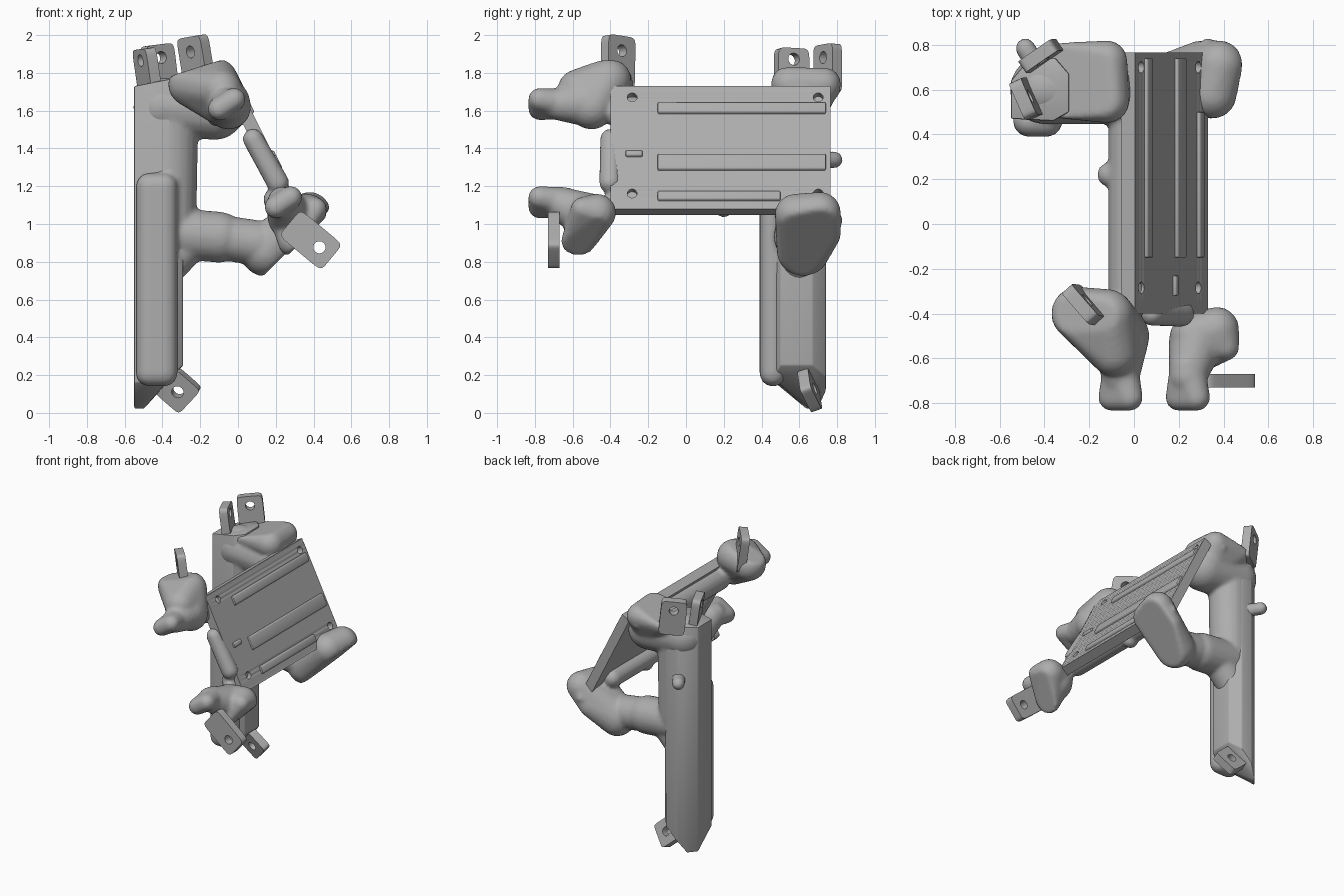
import bpy, bmesh, math
from mathutils import Vector, Matrix

cube = bpy.data.objects.get("Cube")
if cube:
    bpy.data.objects.remove(cube, do_unlink=True)

GREY = (0.42, 0.42, 0.42, 1)
grey = bpy.data.materials.new("plain_grey")
grey.use_nodes = True
grey.diffuse_color = GREY
grey.node_tree.nodes["Principled BSDF"].inputs["Base Color"].default_value = GREY


def finish(name, bm):
    """Turn a bmesh into a named, coloured object."""
    bmesh.ops.recalc_face_normals(bm, faces=bm.faces[:])
    mesh = bpy.data.meshes.new(name)
    bm.to_mesh(mesh)
    bm.free()
    mesh.materials.append(grey)
    ob = bpy.data.objects.new(name, mesh)
    bpy.context.collection.objects.link(ob)
    return ob


def bake(ob, angle=35):
    """Apply modifiers and shade smooth with sharp edges kept."""
    bpy.ops.object.select_all(action='DESELECT')
    ob.select_set(True)
    bpy.context.view_layer.objects.active = ob
    bpy.ops.object.convert(target='MESH')
    bpy.ops.object.shade_smooth_by_angle(angle=math.radians(angle))


def bevel(ob, width):
    modifier = ob.modifiers.new("bevel", 'BEVEL')
    modifier.width, modifier.segments = width, 2


def loft(bm, first, last):
    """Solid between two matching rings of points."""
    rings = [[bm.verts.new(co) for co in ring] for ring in (first, last)]
    caps = [bm.faces.new(ring) for ring in rings]
    for i in range(len(first)):
        bm.faces.new((rings[0][i - 1], rings[0][i], rings[1][i], rings[1][i - 1]))
    bmesh.ops.triangulate(bm, faces=caps)


def prism(bm, profile, start, end):
    """Extrude a (u, n) profile along local y."""
    loft(bm, *[[(u, y, n) for u, n in profile] for y in (start, end)])


# Organic frame: arms, rails and clamps melted into one skin
ball = bmesh.new()
bmesh.ops.create_icosphere(ball, subdivisions=3, radius=1)
BALL = [v.co.copy() for v in ball.verts]
ball.free()
skin = bmesh.new()


def lump(centres, radii, flat_point=None, flat_normal=None):
    """Convex lump around balls, optionally flattened against a plane."""
    bm = bmesh.new()
    for centre, radius in zip(centres, radii):
        for p in BALL:
            co = p * radius + Vector(centre)
            if flat_point:
                normal = Vector(flat_normal).normalized()
                co -= normal * max(0, normal.dot(co - Vector(flat_point)))
            bm.verts.new(co)
    bmesh.ops.convex_hull(bm, input=bm.verts[:])
    loose = [v for v in bm.verts if not v.link_faces]
    bmesh.ops.delete(bm, geom=loose, context='VERTS')
    mesh = bpy.data.meshes.new("lump")
    bm.to_mesh(mesh)
    bm.free()
    skin.from_mesh(mesh)
    bpy.data.meshes.remove(mesh)


def arm(start, end, radius):
    """Arm in the xz plane of the column."""
    lump([(x, 0.6, z) for x, z in (start, end)], (radius, radius))


def rail(x, z, radius, start, end):
    """Bar running front to back."""
    lump([(x, y, z) for y in (start, end)], (radius, radius))


def nub(x, z, root):
    """Slanted stub at the front of a clamp, joined to its root."""
    ends = [Vector((x + s, -0.775, z + s * 0.65)) for s in (-0.04, 0.04)]
    lump(ends + [Vector((x, -0.64, z))], (0.06, 0.06, 0.08))
    lump([(x, -0.68, z), root], (0.085, 0.125))


UPWARD, DOWNWARD = (-0.3, 0, 0.95), (1, 0, -1)

# Arms from the column
arm((-0.4, 1.62), (-0.12, 1.6), 0.155)
arm((-0.36, 1), (-0.35, 1.55), 0.14)
arm((-0.33, 0.95), (-0.1, 0.93), 0.135)
arm((-0.1, 0.93), (0.1, 0.9), 0.12)
arm((-0.38, 0.78), (-0.22, 0.95), 0.11)

# Rails beneath the plate, front rim and side bumps
rail(-0.03, 1.59, 0.085, -0.35, 0.6)
rail(0.2, 1.13, 0.065, -0.37, 0.6)
rail(-0.14, 1.7, 0.035, 0.7, 0.78)
rail(0.33, 1.02, 0.04, 0.7, 0.79)
lump([(0.08, -0.4, 1.45), (0.21, -0.4, 1.22)], (0.055, 0.06))
lump([(-0.11, 0.22, 1.57), (0, 0.22, 1.6)], (0.055, 0.06))
lump([(0.2, 0.2, 1.09)], [0.055])

# Back upper clamp
lump([(x, y, 1.74) for x in (-0.32, -0.12) for y in (0.55, 0.73)] + [(-0.15, 0.63, 1.62)],
     (0.08, 0.08, 0.1, 0.09, 0.12), (-0.1, 0, 1.83), UPWARD)

# Front upper clamp
lump([(-0.25, -0.4, 1.74), (-0.12, -0.41, 1.76), (-0.05, -0.5, 1.62), (-0.09, -0.57, 1.71)],
     (0.12, 0.12, 0.12, 0.11), (-0.37, 0, 1.78), UPWARD)
nub(-0.06, 1.635, (-0.06, -0.52, 1.64))

# Front lower clamp
lump([(0.26, -0.5, 1.06), (0.37, -0.47, 1.06), (0.41, -0.55, 1.08), (0.3, -0.57, 0.91)],
     (0.1, 0.1, 0.06, 0.09), (0.42, 0, 0.99), DOWNWARD)
nub(0.24, 1.115, (0.28, -0.52, 1.04))

# Back lower clamp
lump([(0.15, 0.62, 0.86), (0.35, 0.58, 1.05), (0.38, 0.71, 1.06), (0.3, 0.72, 0.95)],
     (0.14, 0.11, 0.11, 0.1), (0.42, 0, 1.01), DOWNWARD)

# Broad ridge down the front of the column, peg on its back
lump([(x, 0.46, z) for x in (-0.47, -0.39) for z in (0.21, 1.2)], [0.07] * 4)
lump([(-0.42, 0.68, 1.34), (-0.485, 0.785, 1.34)], (0.045, 0.045))

frame = finish("clamp_frame", skin)
remesh = frame.modifiers.new("remesh", 'REMESH')
remesh.mode, remesh.voxel_size = 'VOXEL', 0.014
smooth = frame.modifiers.new("smooth", 'SMOOTH')
smooth.factor, smooth.iterations = 0.5, 4
bake(frame, 50)

# Upright column with chamfered back corners and a slanted foot
section = [(-0.55, 0.64), (-0.55, 0.47), (-0.36, 0.46), (-0.29, 0.5), (-0.29, 0.67),
           (-0.35, 0.74), (-0.44, 0.74), (-0.5, 0.7)]


def foot(x, y):
    if x < -0.48:
        return 0.02 if y > 0.6 else 0.16
    return 0.1 + 0.95 * max(0, x + 0.45)


bm = bmesh.new()
loft(bm, [(x, y, foot(x, y)) for x, y in section],
     [(x, y, 1.84 + 0.2 * x) for x, y in section])
column = finish("upright_column", bm)
bevel(column, 0.008)
bake(column)

# Sloping corrugated plate, in local axes: down the slope, y, outward
down = Vector((0.325, 0, -0.65))
length = down.length
down.normalize()
outward = down.cross(Vector((0, 1, 0)))
place = Matrix((down, (0, 1, 0), outward)).transposed().to_4x4()
place.translation = (0.005, 0, 1.73)

STEPS = 48
profile = [(length * i / STEPS, -0.003 * (i % 2)) for i in range(STEPS + 1)]
profile += [(length, -0.07), (0, -0.07)]
bm = bmesh.new()
prism(bm, profile, -0.4, 0.765)
plate = finish("sloping_plate", bm)
plate.matrix_world = place

# Screw holes in the plate corners
bm = bmesh.new()
for u in (0.065, 0.635):
    for y in (-0.285, 0.7):
        bmesh.ops.create_cone(bm, cap_ends=True, segments=20, radius1=0.026, radius2=0.026,
                              depth=0.09, matrix=Matrix.Translation((u, y, 0)))
cutter = finish("hole_cutter", bm)
cutter.matrix_world = place
cutter.hide_render = True
cut = plate.modifiers.new("holes", 'BOOLEAN')
cut.operation, cut.object, cut.solver = 'DIFFERENCE', cutter, 'EXACT'
bpy.context.view_layer.update()
bake(plate, 30)
bpy.data.objects.remove(cutter, do_unlink=True)


def rib(name, u, half, start=-0.15, end=0.74):
    """Raised strip with sloped sides on the plate."""
    bm = bmesh.new()
    top = half - 0.012
    prism(bm, [(u - half, -0.02), (u - top, 0.012), (u + top, 0.012), (u + half, -0.02)],
          start, end)
    ob = finish(name, bm)
    ob.matrix_world = place
    bevel(ob, 0.006)
    bake(ob)


rib("upper_plate_rib", 0.13, 0.04)
rib("middle_plate_rib", 0.45, 0.055)
rib("lower_plate_rib", 0.65, 0.035, end=0.5)
rib("short_plate_rib", 0.4, 0.025, -0.32, -0.23)


def lug(name, centre, across, along, width, height, hole_offset, sides=40):
    """Rounded flat lug with a through hole."""
    u = Vector(across).normalized()
    v = Vector(along)
    v = (v - u * v.dot(u)).normalized()
    half_thick = u.cross(v) * 0.03
    outer, hole = [], []
    for i in range(sides):
        angle = math.tau * (i + 0.5) / sides
        c, s = math.cos(angle), math.sin(angle)
        outer.append(u * math.copysign(abs(c) ** 0.25, c) * width / 2
                     + v * math.copysign(abs(s) ** 0.25, s) * height / 2)
        hole.append((u * c + v * s) * 0.032 + v * hole_offset)
    bm = bmesh.new()
    rings = [[bm.verts.new(Vector(centre) + p + half_thick * side) for p in ring]
             for ring, side in ((outer, -1), (outer, 1), (hole, 1), (hole, -1))]
    for k in range(4):
        a, b = rings[k - 1], rings[k]
        for i in range(sides):
            bm.faces.new((a[i - 1], a[i], b[i], b[i - 1]))
    bake(finish(name, bm))


# Screw lugs
lug("front_upper_lug", (-0.22, -0.36, 1.855), (0.65, -0.75, 0.12), (-0.15, 0, 1), 0.19, 0.28, 0.06)
lug("back_upper_lug_right", (-0.475, 0.56, 1.77), (0.4, -0.9, 0.05), (-0.15, 0, 1), 0.18, 0.32, 0.1)
lug("back_upper_lug_left", (-0.415, 0.75, 1.82), (0.8, 0.55, 0.1), (-0.12, 0, 1), 0.18, 0.26, 0.06)
lug("front_lower_lug", (0.385, -0.7, 0.915), (0.64, 0, 0.77), (0.77, 0, -0.64), 0.18, 0.29, 0.06)
lug("foot_lug", (-0.315, 0.655, 0.12), (0.75, 0.1, -0.65), (0.6, -0.35, 0.7), 0.17, 0.18, 0)
